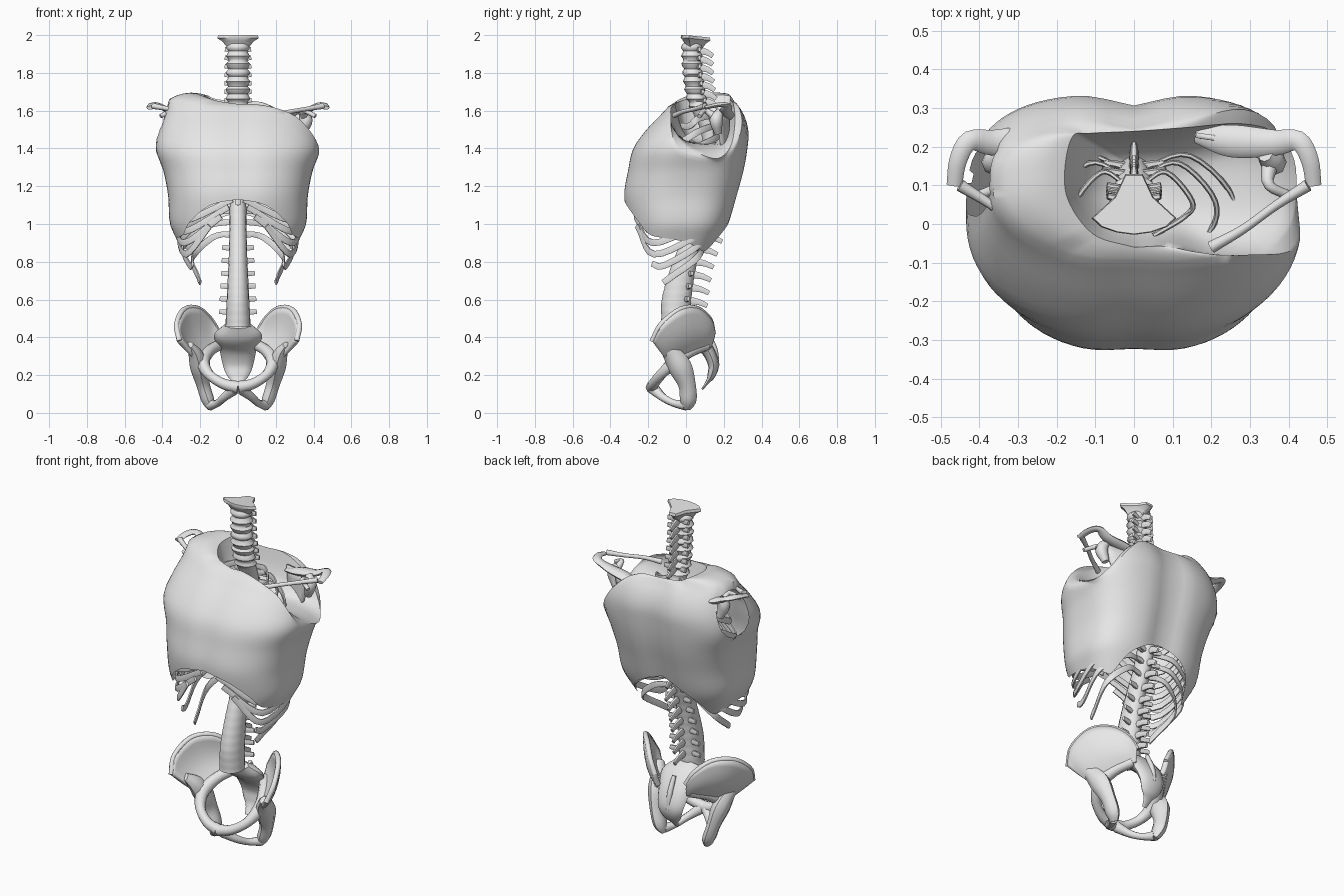
import bpy, bmesh, math
from mathutils import Vector

if "Cube" in bpy.data.objects:
    bpy.data.objects.remove(bpy.data.objects["Cube"])

mat = bpy.data.materials.new("light_grey")
mat.diffuse_color = (0.8, 0.8, 0.8, 1)
mat.use_nodes = True
mat.node_tree.nodes["Principled BSDF"].inputs["Base Color"].default_value = mat.diffuse_color


def interp(table, t):
    """Smooth lookup in rows of (key, values...)."""
    if t <= table[0][0]:
        return table[0][1:]
    for i in range(len(table) - 1):
        a, b = table[i], table[i + 1]
        if t <= b[0]:
            u = (t - a[0]) / (b[0] - a[0])
            p, q = table[max(i - 1, 0)], table[min(i + 2, len(table) - 1)]
            out = []
            for k in range(1, len(a)):
                m0 = (b[k] - p[k]) / (b[0] - p[0]) * (b[0] - a[0])
                m1 = (q[k] - a[k]) / (q[0] - a[0]) * (b[0] - a[0])
                out.append((2*u**3 - 3*u*u + 1)*a[k] + (u**3 - 2*u*u + u)*m0
                           + (3*u*u - 2*u**3)*b[k] + (u**3 - u*u)*m1)
            return tuple(out)
    return table[-1][1:]


def finish(name, bm, mirror=False, thick=0, angle=50):
    bmesh.ops.recalc_face_normals(bm, faces=bm.faces)
    me = bpy.data.meshes.new(name)
    bm.to_mesh(me)
    bm.free()
    me.materials.append(mat)
    ob = bpy.data.objects.new(name, me)
    bpy.context.collection.objects.link(ob)
    if thick:
        m = ob.modifiers.new("thickness", 'SOLIDIFY')
        m.thickness, m.offset = thick, 0
    if mirror:
        ob.modifiers.new("mirror", 'MIRROR')
    bpy.context.view_layer.objects.active = ob
    ob.select_set(True)
    bpy.ops.object.shade_smooth_by_angle(angle=math.radians(angle))
    ob.select_set(False)
    return ob


def grid(bm, rows, closed):
    """Skin rows of points with quads."""
    vs = [[bm.verts.new(p) for p in r] for r in rows]
    n = len(rows[0])
    for a, b in zip(vs, vs[1:]):
        for j in range(n if closed else n - 1):
            k = (j + 1) % n
            bm.faces.new((a[j], a[k], b[k], b[j]))
    return vs


def tube(bm, pts, fa=1, fb=1, ref=(0, 0, 1), steps=4, sides=8):
    """Tapered oval tube through points (x, y, z, radius)."""
    table = [(i, *p) for i, p in enumerate(pts)]
    n = (len(pts) - 1) * steps
    path = [interp(table, i / steps) for i in range(n + 1)]
    rows = []
    for i, p in enumerate(path):
        t = Vector(path[min(i + 1, n)][:3]) - Vector(path[max(i - 1, 0)][:3])
        s = t.cross(Vector(ref)).normalized()
        o = s.cross(t).normalized()
        rows.append([Vector(p[:3]) + p[3] * (s * fa * math.cos(a) + o * fb * math.sin(a))
                     for a in (2 * math.pi * k / sides for k in range(sides))])
    vs = grid(bm, rows, True)
    bm.faces.new(vs[0])
    bm.faces.new(vs[-1])


def part(name, pts, mirror=False, **kw):
    bm = bmesh.new()
    tube(bm, pts, **kw)
    return finish(name, bm, mirror)


# --- Chest shell: height -> half width, front y, back y
body = [(.85, .29, -.27, .15), (.92, .325, -.29, .19), (1.0, .36, -.31, .23), (1.15, .37, -.335, .275),
        (1.28, .395, -.315, .31), (1.4, .435, -.285, .33), (1.5, .415, -.215, .335),
        (1.6, .38, -.12, .3), (1.7, .355, -.03, .22)]
# Hem height by angle, mirrored left to right
hem = [(-90, 1.13), (-70, 1.10), (-50, 1.02), (-35, .95), (-20, .93), (0, .915),
       (25, .87), (42, .86), (65, .96), (90, 1.06)]
# Upper edge by angle: open shoulder on one side, strap on the other
rim = [(-90, 0, -.06, 1.635), (-60, .1, -.06, 1.63), (-40, .22, -.09, 1.585), (-25, .33, -.07, 1.51),
       (-10, .4, 0, 1.42), (10, .42, .1, 1.36), (25, .41, .18, 1.35), (40, .36, .24, 1.42),
       (55, .27, .26, 1.55), (70, .14, .25, 1.64), (90, 0, .24, 1.65), (110, -.11, .235, 1.66),
       (140, -.16, .225, 1.68), (180, -.18, .12, 1.68), (220, -.16, .04, 1.67),
       (245, -.1, -.03, 1.65), (270, 0, -.06, 1.635)]


def shell_point(deg, z):
    w, f, b = interp(body, z)
    c, s = math.cos(math.radians(deg)), math.sin(math.radians(deg))
    e = 2 / (3 if s > 0 else 2.3)
    x = w * math.copysign(abs(c) ** e, c)
    y = (f + b) / 2 + (b - f) / 2 * math.copysign(abs(s) ** e, s)
    y -= (.03 if s > 0 else -.012) * math.exp(-(x / .08) ** 2) * (abs(s) > .5)
    return Vector((x, y, z))


cols = []
floor = Vector((.08, .1, 1.43))
for j in range(80):
    deg = -90 + j * 4.5
    z0 = interp(hem, deg if deg <= 90 else 180 - deg)[0]
    edge = Vector(interp(rim, deg))
    z1 = edge.z - .02
    col = [shell_point(deg, z0 + (z1 - z0) * i / 20) for i in range(21)]
    top = col[-1]
    for i in range(1, 6):
        u = i / 5
        p = top.lerp(edge, u)
        p.z += .5 * (edge - top).length * u * (1 - u) * (.4 if top.x > -.2 else 1)
        col.append(p)
    # Dished inside of the neck and shoulder opening
    for u in (.08, .2, .4, .7, .98):
        p = edge.lerp(floor, u)
        p.z = floor.z + (edge.z - floor.z) * (1 - u) ** 4
        col.append(p)
    cols.append(col)
bm = bmesh.new()
vs = grid(bm, list(zip(*cols)), True)
bm.faces.new(vs[-1])


# Arm opening on the strap side
def hole(p):
    return math.hypot((p.y - .13) / .11, (p.z - 1.5) / .13)


gone = [f for f in bm.faces if f.calc_center_median().x < -.25 and hole(f.calc_center_median()) < 1]
edge_verts = {v for f in gone for v in f.verts if any(g not in gone for g in v.link_faces)}
bmesh.ops.delete(bm, geom=gone, context='FACES')
for v in edge_verts:
    h = hole(v.co)
    v.co.y, v.co.z = .13 + (v.co.y - .13) / h, 1.5 + (v.co.z - 1.5) / h
finish("chest_shell", bm)

# --- Spine: height -> centre y, half width, half depth
spine = [(.46, -.055, .066, .075), (.6, -.05, .06, .078), (.8, -.005, .05, .065), (1.0, .07, .045, .055),
         (1.3, .14, .042, .045), (1.5, .12, .044, .045), (1.65, .06, .058, .05),
         (1.8, .035, .057, .05), (1.96, .03, .056, .052)]
bm = bmesh.new()
rows = []
for i in range(113):
    z = .455 + i * .0134
    y, w, d = interp(spine, z)
    k = 1 + (.14 if z > 1.62 else .01) * math.cos(2 * math.pi * (z - 1.62) / .045)
    rows.append([(w * k * math.cos(a), y + d * k * math.sin(a), z)
                 for a in (math.pi * n / 8 for n in range(16))])
vs = grid(bm, rows, True)
bm.faces.new(vs[0])
bm.faces.new(vs[-1])
finish("spinal_column", bm)

# Rear and side processes of the vertebrae
bm = bmesh.new()
levels = [.53 + .068 * i for i in range(16)] + [1.65 + .045 * i for i in range(7)]
for z in levels:
    y, w, d = interp(spine, z)
    lo = z < 1.62
    reach = (.085 if z < .95 else .055) if lo else .06
    tube(bm, [(0, y + d * .7, z, .024), (0, y + d + reach * .5, z - .012, .018),
              (0, y + d + reach, z - .032, .014)], fa=.6, steps=2, sides=6)
    for s in (-1, 1):
        tube(bm, [(0, y + d * .5, z, .02), (s * (w + .035 if lo else w + .012), y + d * .8, z + .006, .014)],
             fa=.6, steps=1, sides=6)
finish("vertebra_processes", bm)

# Fan shaped top of the neck
bm = bmesh.new()
fan = [(-.022, .13), (-.05, .07), (-.11, .015), (-.085, -.008), (-.045, -.022), (0, -.028),
       (.045, -.022), (.085, -.008), (.11, .015), (.05, .07), (.022, .13)]
grid(bm, [[(x * k, .03 + (y - .03) * k, z - max(0, y) * .1) for x, y in fan]
          for k, z in ((.55, 1.94), (.75, 1.968), (1, 1.985), (.96, 2.0))], True)
bm.verts.ensure_lookup_table()
bm.faces.new(bm.verts[-len(fan):])
finish("neck_top", bm)

# --- Ribs: spine height, reach, then front end x, y, z
ribs = [(1.60, .15, .05, -.03, 1.52), (1.55, .21, .05, -.08, 1.47), (1.49, .26, .05, -.13, 1.41),
        (1.43, .28, .05, -.17, 1.35), (1.37, .30, .05, -.21, 1.29), (1.31, .31, .05, -.24, 1.23),
        (1.25, .32, .03, -.26, 1.13), (1.19, .32, .05, -.27, 1.09), (1.13, .32, .09, -.27, 1.04),
        (1.07, .31, .15, -.26, .99), (1.01, .29, .24, -.18, .79), (.95, .24, .2, -.12, .69)]
bm = bmesh.new()
for i, (z, w, x, y, ze) in enumerate(ribs):
    c = interp(spine, z)[0]
    drop = min(.23, .08 + .035 * i)
    fy = y * .65 if i > 1 else y + .05
    tube(bm, [(.02, c + .02, z, .014), (w * .55, c + .055, z - .02, .019), (w, .06, z - drop * .55, .02),
              (w * .88, fy, z - drop, .02), (x, y, ze, .018)], fa=.36, steps=5, sides=6)
finish("ribs", bm, True)
part("breastbone", [(0, -.05, 1.54, .045), (0, -.15, 1.4, .03), (0, -.24, 1.22, .032), (0, -.27, 1.1, .012)],
     ref=(0, 1, 0), fb=.35)

# --- Shoulder girdle
part("collarbone", [(.2, -.06, 1.575, .016), (.28, -.015, 1.595, .012), (.37, .05, 1.61, .012),
                    (.45, .1, 1.625, .016)], True)
part("shoulder_crest", [(.16, .23, 1.56, .02), (.25, .215, 1.58, .042), (.36, .21, 1.6, .034),
                        (.425, .215, 1.63, .026), (.455, .165, 1.63, .023), (.465, .1, 1.615, .02)],
     True, fb=.5)
part("shoulder_hook", [(.35, .15, 1.57, .022), (.35, .1, 1.6, .014), (.41, .07, 1.57, .012)], True)
part("shoulder_socket", [(.34, .18, 1.6, .02), (.36, .16, 1.55, .035), (.34, .17, 1.48, .02)], True,
     ref=(0, 1, 0))
bm = bmesh.new()
tip = Vector((.2, .215, 1.2))
inner, outer = Vector((.16, .23, 1.59)), Vector((.36, .165, 1.58))
grid(bm, [[tip.lerp(inner.lerp(outer, v / 4), u / 6) + Vector((0, .012 * math.sin(math.pi * v / 4), 0))
           for v in range(5)] for u in range(1, 7)], False)
finish("shoulder_blade", bm, True, .014)

# --- Pelvis
crest = [(0, .31, -.18, .38), (1, .325, -.13, .47), (2, .285, -.03, .548), (3, .21, .06, .552),
         (4, .145, .125, .495), (5, .1, .145, .42)]
base = [(0, .24, -.12, .31), (1, .205, -.08, .28), (2, .175, -.02, .295), (3, .15, .04, .325),
        (4, .12, .09, .345), (5, .09, .125, .35)]
bm = bmesh.new()
rows = []
for i in range(9):
    u = i / 8
    row = []
    for j in range(26):
        p = Vector(interp(base, j / 5)).lerp(Vector(interp(crest, j / 5)), u)
        row.append(p + Vector((.02, .015, -.012)) * math.sin(math.pi * u) * math.sin(math.pi * j / 25))
    rows.append(row)
grid(bm, rows, False)
finish("hip_wing", bm, True, .028)
part("hip_crest", [(*p[1:], .0145) for p in crest], True)
part("hip_socket", [(.255, -.125, .36, .022), (.225, -.075, .31, .045), (.205, -.03, .24, .056),
                    (.185, .005, .15, .042), (.16, .012, .07, .04), (.14, 0, .025, .024)],
     True, ref=(0, 1, 0), fa=.85, fb=1.1)
part("pelvic_rim", [(.1, .11, .36, .03), (.155, .02, .325, .032), (.185, -.06, .27, .036),
                    (.155, -.13, .205, .028), (.08, -.17, .155, .028), (0, -.18, .135, .034)], True)
part("lower_pelvic_arch", [(.145, 0, .04, .028), (.11, -.06, .05, .02), (.075, -.12, .08, .022),
                           (.02, -.17, .125, .032)], True)
part("sacrum", [(0, -.01, .465, .075), (0, .04, .41, .128), (0, .11, .34, .1), (0, .145, .26, .082),
                (0, .135, .2, .06), (0, .115, .165, .03), (0, .085, .125, .014)],
     ref=(0, 1, 0), fb=.36, sides=12)
part("sacrum_ridge", [(0, .11, .43, .012), (0, .15, .34, .016), (0, .165, .25, .012)], ref=(0, 1, 0))
